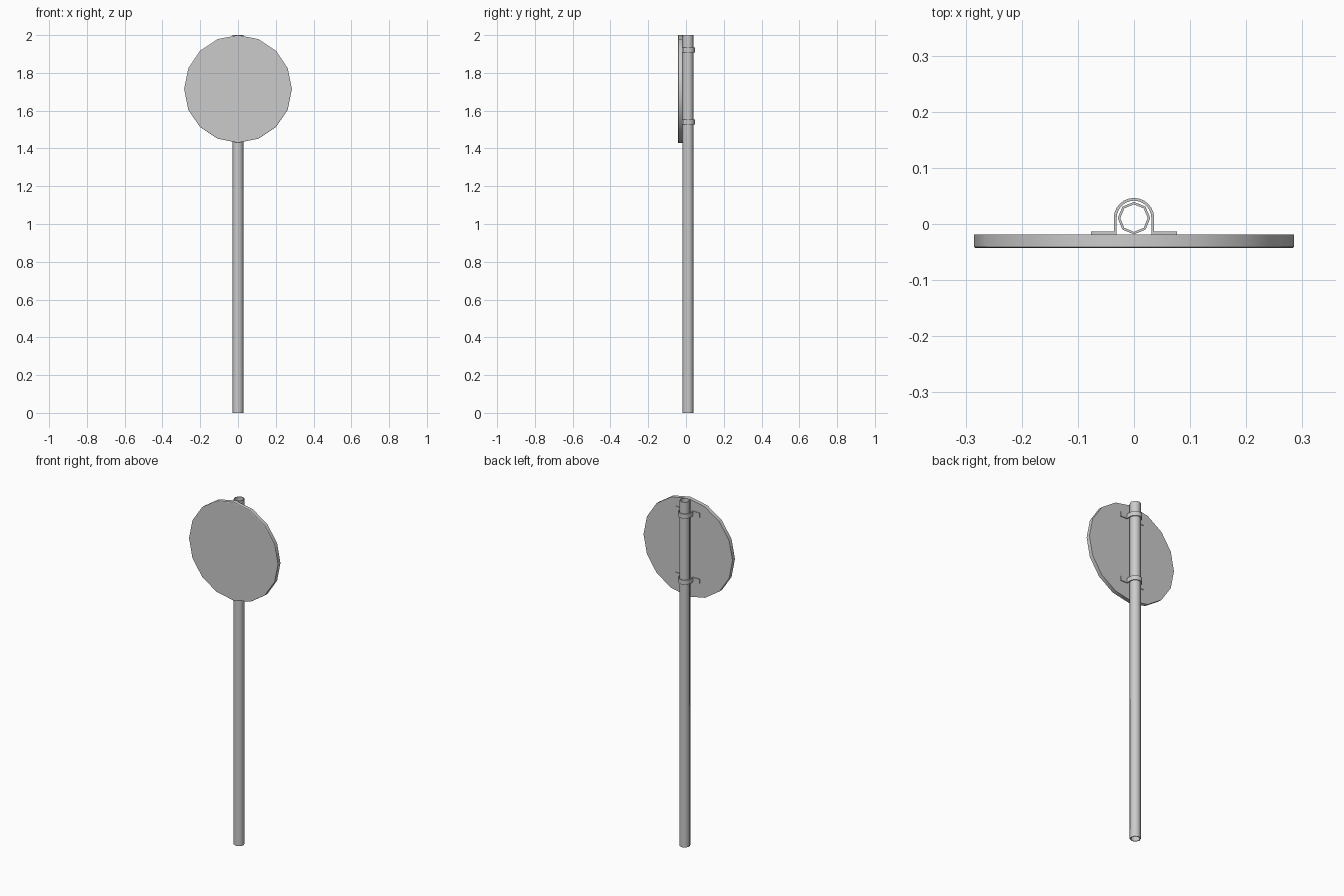
import bpy, bmesh, math

cube = bpy.data.objects.get("Cube")
if cube:
    bpy.data.objects.remove(cube, do_unlink=True)

grey = bpy.data.materials.new("grey metal")
grey.use_nodes = True
grey.diffuse_color = (0.6, 0.6, 0.6, 1)
grey.node_tree.nodes["Principled BSDF"].inputs["Base Color"].default_value = (0.6, 0.6, 0.6, 1)

AXIS_Y = 0.0105   # pole centre line
BACK_Y = -0.0185  # back plane of the sign plate


def finish(name, bm, angle):
    bmesh.ops.recalc_face_normals(bm, faces=bm.faces)
    mesh = bpy.data.meshes.new(name)
    bm.to_mesh(mesh)
    bm.free()
    mesh.materials.append(grey)
    obj = bpy.data.objects.new(name, mesh)
    bpy.context.collection.objects.link(obj)
    bpy.ops.object.select_all(action="DESELECT")
    obj.select_set(True)
    bpy.context.view_layer.objects.active = obj
    bpy.ops.object.shade_smooth_by_angle(angle=math.radians(angle))
    return obj


def ring(bm, n, place):
    return [bm.verts.new(place(math.tau * i / n)) for i in range(n)]


def bridge(bm, a, b):
    n = len(a)
    for i in range(n):
        j = (i + 1) % n
        bm.faces.new((a[i], a[j], b[j], b[i]))


# Hollow eight-sided pole
bm = bmesh.new()
loops = [ring(bm, 8, lambda t: (r * math.cos(t), AXIS_Y + r * math.sin(t), z))
         for r, z in ((0.029, 0), (0.029, 2), (0.0245, 2), (0.0245, 0))]
for k in range(4):
    bridge(bm, loops[k], loops[(k + 1) % 4])
finish("pole", bm, 50)

# Sixteen-sided sign plate with a fine chamfer at the front
bm = bmesh.new()
loops = [ring(bm, 16, lambda t: (r * math.cos(t), y, 1.715 + r * math.sin(t)))
         for r, y in ((0.285, BACK_Y), (0.285, -0.041), (0.282, -0.043))]
for a, b in zip(loops, loops[1:]):
    bridge(bm, a, b)
bm.faces.new(loops[0])
bm.faces.new(loops[-1])
finish("sign_plate", bm, 30)


# U-shaped clamp straps with flat feet
def clamp(name, z, height=0.026, outer=0.036, thick=0.005, foot=0.077):
    def arc(r):
        return [(r * math.cos(math.pi * i / 12), AXIS_Y + r * math.sin(math.pi * i / 12))
                for i in range(13)]
    inner = outer - thick
    top = BACK_Y + thick
    outline = ([(foot, BACK_Y), (foot, top), (outer, top)] + arc(outer)
               + [(-outer, top), (-foot, top), (-foot, BACK_Y), (-inner, BACK_Y)]
               + arc(inner)[::-1] + [(inner, BACK_Y)])
    bm = bmesh.new()
    face = bm.faces.new([bm.verts.new((x, y, z - height / 2)) for x, y in outline])
    grown = bmesh.ops.extrude_face_region(bm, geom=[face])
    verts = [v for v in grown["geom"] if isinstance(v, bmesh.types.BMVert)]
    bmesh.ops.translate(bm, verts=verts, vec=(0, 0, height))
    finish(name, bm, 30)


clamp("upper_clamp", 1.922)
clamp("lower_clamp", 1.539)
